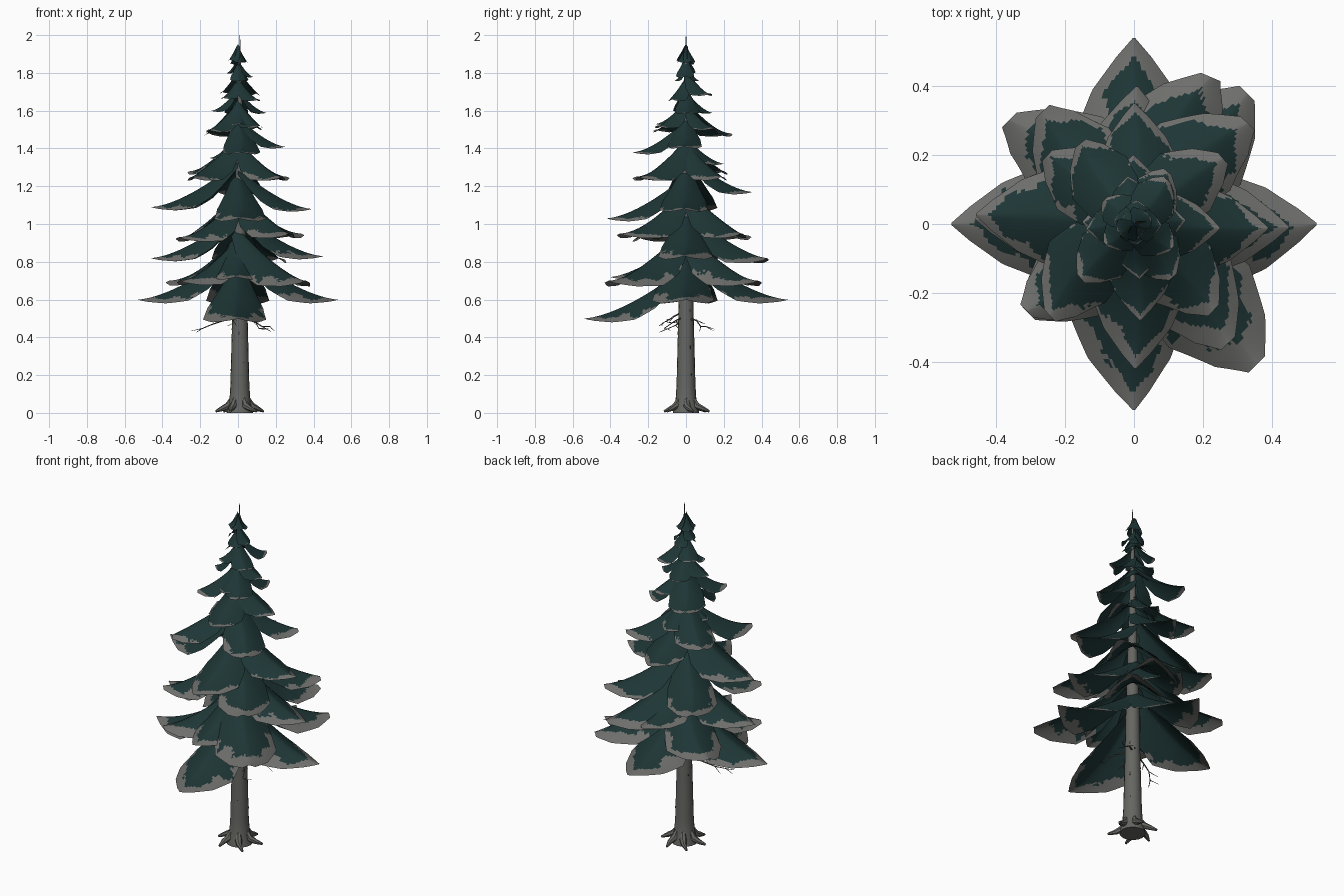
import bpy, bmesh, math, random
from mathutils import Vector, Matrix, noise

random.seed(4)
cube = bpy.data.objects.get("Cube")
if cube:
    bpy.data.objects.remove(cube, do_unlink=True)


def material(name, rgb):
    mat = bpy.data.materials.new(name)
    mat.use_nodes = True
    mat.diffuse_color = (*rgb, 1)
    mat.node_tree.nodes["Principled BSDF"].inputs["Base Color"].default_value = (*rgb, 1)
    return mat


needles = material("dark_needles", (0.013, 0.036, 0.036))
frost = material("grey_frost", (0.155, 0.155, 0.148))
bark = material("grey_bark", (0.13, 0.13, 0.12))
dead_wood = material("dark_dead_wood", (0.035, 0.032, 0.028))


def finish(bm, name, mats, angle=40):
    mesh = bpy.data.meshes.new(name)
    bm.to_mesh(mesh)
    bm.free()
    for mat in mats:
        mesh.materials.append(mat)
    obj = bpy.data.objects.new(name, mesh)
    bpy.context.collection.objects.link(obj)
    bpy.ops.object.select_all(action="DESELECT")
    obj.select_set(True)
    bpy.context.view_layer.objects.active = obj
    bpy.ops.object.shade_smooth_by_angle(angle=math.radians(angle))
    return obj


def lerp_profile(profile, t):
    """Straight-line interpolation through (position, value) pairs."""
    for (a, va), (b, vb) in zip(profile, profile[1:]):
        if t <= b:
            return va + (vb - va) * max(0, t - a) / (b - a)
    return profile[-1][1]


def polar(degrees, radius, z):
    a = math.radians(degrees)
    return Vector((radius * math.cos(a), radius * math.sin(a), z))


def tube(bm, path, radii, sides):
    """Tapered tube swept along a path, with closed ends."""
    rings = []
    for i, (p, r) in enumerate(zip(path, radii)):
        along = path[min(i + 1, len(path) - 1)] - path[max(i - 1, 0)]
        turn = along.to_track_quat("Z", "Y")
        rings.append([bm.verts.new(p + turn @ polar(360 * k / sides, r, 0))
                      for k in range(sides)])
    for low, high in zip(rings, rings[1:]):
        for k in range(sides):
            n = (k + 1) % sides
            bm.faces.new((low[k], low[n], high[n], high[k]))
    bm.faces.new(rings[0][::-1])
    bm.faces.new(rings[-1])


# Trunk, with a thin leader at the top
CENTRE = Vector((0.01, 0, 0))
TRUNK = [(0, 0.07), (0.03, 0.064), (0.07, 0.055), (0.15, 0.05), (0.5, 0.041),
         (0.75, 0.037), (1.2, 0.024), (1.6, 0.014), (1.9, 0.005), (2, 0.001)]
bm = bmesh.new()
tube(bm, [CENTRE + Vector((0, 0, z)) for z, r in TRUNK], [r for z, r in TRUNK], 16)
finish(bm, "trunk", [bark])

# Spreading roots
bm = bmesh.new()
for az in (5, 65, 118, 175, 235, 300):
    reach = random.uniform(0.125, 0.145)
    path = [CENTRE + p for p in (polar(az, 0.035, 0.09), polar(az, 0.06, 0.038),
                                 polar(az + 5, 0.095, 0.022), polar(az + 12, reach, 0.008))]
    tube(bm, path, [0.01, 0.02, 0.014, 0.006], 7)
finish(bm, "roots", [bark])

# Small dark bark scars
bm = bmesh.new()
for k in range(14):
    z = random.uniform(0.12, 0.6)
    az = random.uniform(0, 360)
    place = (Matrix.Translation(CENTRE + polar(az, lerp_profile(TRUNK, z), z))
             @ Matrix.Rotation(math.radians(az), 4, "Z")
             @ Matrix.Diagonal((0.003, 0.005, random.uniform(0.006, 0.02), 1)))
    bmesh.ops.create_cube(bm, size=1, matrix=place)
finish(bm, "bark_scars", [dead_wood])

# Bare dead twigs under the foliage, each with side shoots
bm = bmesh.new()
for az, reach, z in [(200, 0.26, 0.5), (35, 0.24, 0.5), (-40, 0.19, 0.5), (255, 0.14, 0.53)]:
    path = [polar(az + random.uniform(-8, 8) * t, 0.035 + (reach - 0.035) * t,
                  z - 0.06 * t + random.uniform(-0.01, 0.01)) for t in (0, 0.3, 0.55, 0.8, 1)]
    tube(bm, path, [0.005, 0.004, 0.003, 0.002, 0.001], 5)
    for joint, side in ((1, 1), (2, -1), (3, 1)):
        start = path[joint]
        shoot = polar(az + side * 40, reach * 0.2, random.uniform(-0.035, 0.01))
        tube(bm, [start, start + shoot * 0.5, start + shoot], [0.0025, 0.002, 0.001], 4)
finish(bm, "dead_twigs", [bark])

# Half-width outlines of a bough, and how far the needles reach across it
POINTED = [(0, 0.3), (0.3, 0.88), (0.5, 1), (0.72, 0.72), (0.9, 0.3), (1, 0.02)]
BLUNT = [(0, 0.3), (0.35, 0.9), (0.6, 1), (0.85, 0.62), (1, 0.2)]
NEEDLE_REACH = [(0, 1.4), (0.25, 1.15), (0.5, 0.78), (0.78, 0.6), (0.9, 0.05), (1, -0.5)]
ROWS, COLS = 40, 28


def bough(bm, az, length, tip_z, outline, tier):
    """Drooping arched sheet running from the trunk out to its tip."""
    half = 0.027 + 0.26 * length
    drop = 0.06 + 0.4 * length
    skew = random.uniform(-0.12, 0.12)
    hook = random.choice((-0.25, 0.25)) if outline is BLUNT else 0
    turn = Matrix.Rotation(math.radians(az), 3, "Z")
    grid = []
    for i in range(ROWS + 1):
        t = i / ROWS
        width = half * lerp_profile(outline, t)
        row = []
        for j in range(COLS + 1):
            v = 2 * j / COLS - 1
            z = tip_z + drop * (1 - t) ** 1.55
            z -= width * (0.85 - 0.5 * t) * abs(v) ** 1.4
            y = width * v + half * (skew * math.sin(math.pi * t) + hook * t ** 4)
            row.append(bm.verts.new(turn @ Vector((length * t, y, z))))
        grid.append(row)
    for i in range(ROWS):
        for j in range(COLS):
            face = bm.faces.new((grid[i][j], grid[i + 1][j],
                                 grid[i + 1][j + 1], grid[i][j + 1]))
            t, v = (i + 0.5) / ROWS, abs(2 * (j + 0.5) / COLS - 1)
            ragged = 0.35 * noise.noise(face.calc_center_median() * 12)
            ragged += random.uniform(-0.06, 0.06)
            limit = lerp_profile(NEEDLE_REACH, t) + ragged + 0.05 * max(0, tier - 1)
            face.material_index = int(v > limit)


# Tiers of four boughs (reach, tip height), turned by 45 degrees in alternation
TIERS = [
    [(0.53, 0.60), (0.54, 0.60), (0.53, 0.60), (0.54, 0.50)],
    [(0.50, 0.70), (0.47, 0.70), (0.40, 0.70), (0.54, 0.70)],
    [(0.45, 0.83), (0.40, 0.82), (0.46, 0.82), (0.40, 0.72)],
    [(0.44, 0.95), (0.42, 0.94), (0.40, 0.93), (0.44, 0.95)],
    [(0.39, 1.08), (0.35, 1.17), (0.46, 1.09), (0.42, 1.03)],
    [(0.32, 1.25), (0.32, 1.28), (0.36, 1.25), (0.34, 1.25)],
    [(0.25, 1.41), (0.20, 1.32), (0.15, 1.35), (0.28, 1.38)],
    [(0.18, 1.51), (0.28, 1.48), (0.22, 1.50), (0.19, 1.52)],
    [(0.15, 1.59), (0.14, 1.59), (0.14, 1.60), (0.16, 1.53)],
    [(0.16, 1.69), (0.11, 1.70), (0.10, 1.67), (0.13, 1.66)],
    [(0.08, 1.78), (0.07, 1.76), (0.06, 1.80), (0.06, 1.76)],
    [(0.05, 1.86), (0.04, 1.85), (0.05, 1.87), (0.04, 1.86)],
]
for n, tier in enumerate(TIERS):
    bm = bmesh.new()
    outline = BLUNT if n % 2 else POINTED
    for k, (reach, tip_z) in enumerate(tier):
        az = k * 90 + (n % 2) * 45 + random.uniform(-1, 1) * n
        bough(bm, az, reach, tip_z, outline, n)
    if n == 2:  # extra bough filling the back
        bough(bm, 67, 0.48, 0.82, BLUNT, n)
    finish(bm, f"bough_tier_{n + 1}", [needles, frost], 60)
